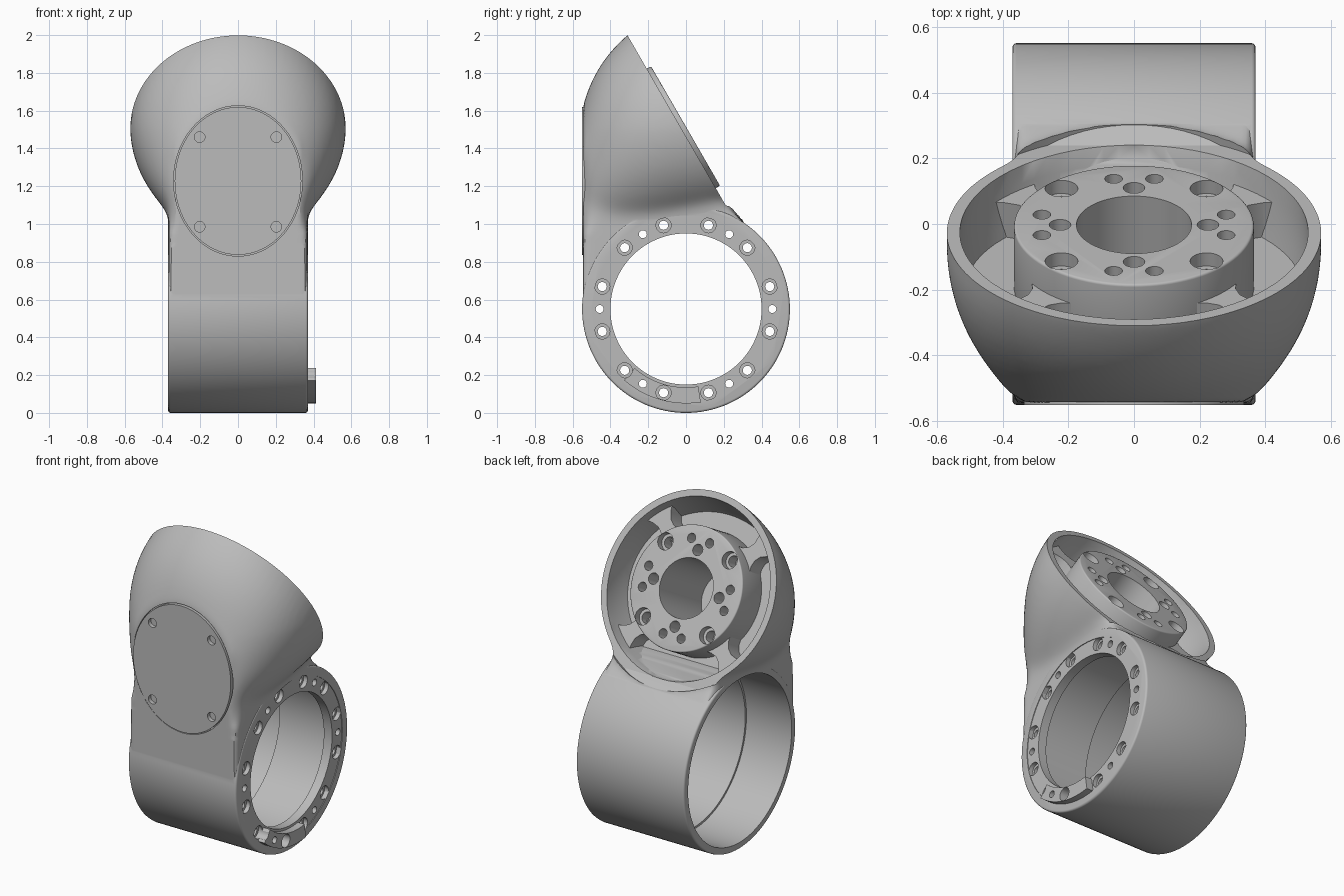
import bpy, bmesh
from math import sin, cos, pi, radians
from mathutils import Matrix, Vector

if "Cube" in bpy.data.objects:
    bpy.data.objects.remove(bpy.data.objects["Cube"])

metal = bpy.data.materials.new("grey_metal")
metal.use_nodes = True
metal.diffuse_color = (0.5, 0.5, 0.5, 1)
metal.node_tree.nodes["Principled BSDF"].inputs["Base Color"].default_value = (0.5, 0.5, 0.5, 1)

RING_Z = 0.55      # centre height of the big ring
HALF = 0.37        # half width of the big ring
N = Vector((0, cos(pi / 6), sin(pi / 6)))     # direction the head opening faces
UP = Vector((0, -sin(pi / 6), cos(pi / 6)))
RIM = Vector((0, -0.025, 1.506))
HEAD = Matrix.Translation(RIM) @ Matrix((-Vector((1, 0, 0)), UP, N)).transposed().to_4x4()
SIDE = Matrix.Translation((0, 0, RING_Z)) @ Matrix.Rotation(pi / 2, 4, 'Y')
FRONT = Matrix.Rotation(pi / 2, 4, 'X')       # local z points to -y


def make(name, bm):
    bmesh.ops.recalc_face_normals(bm, faces=bm.faces)
    me = bpy.data.meshes.new(name)
    bm.to_mesh(me)
    bm.free()
    ob = bpy.data.objects.new(name, me)
    bpy.context.collection.objects.link(ob)
    me.materials.append(metal)
    return ob


def rods(name, frame, items, seg=96):
    bm = bmesh.new()
    for x, y, z0, z1, r in items:
        bmesh.ops.create_cone(bm, cap_ends=True, segments=seg, radius1=r, radius2=r, depth=z1 - z0,
                              matrix=frame @ Matrix.Translation((x, y, (z0 + z1) / 2)))
    return make(name, bm)


def loft(name, rings):
    bm = bmesh.new()
    loops = [[bm.verts.new(p) for p in r] for r in rings]
    n = len(loops[0])
    for a, b in zip(loops, loops[1:]):
        for i in range(n):
            bm.faces.new((a[i], a[(i + 1) % n], b[(i + 1) % n], b[i]))
    bm.faces.new(loops[0])
    bm.faces.new(loops[-1])
    return make(name, bm)


def apply_mods(ob):
    dg = bpy.context.evaluated_depsgraph_get()
    me = bpy.data.meshes.new_from_object(ob.evaluated_get(dg))
    ob.modifiers.clear()
    ob.data = me


def boolean(ob, tool, op='DIFFERENCE'):
    m = ob.modifiers.new("cut", 'BOOLEAN')
    m.operation, m.object, m.solver = op, tool, 'EXACT'
    apply_mods(ob)
    bpy.data.objects.remove(tool)


def bevel(ob, width):
    m = ob.modifiers.new("edge", 'BEVEL')
    m.width, m.segments, m.limit_method = width, 3, 'ANGLE'
    apply_mods(ob)


def polar(r, deg):
    return r * cos(radians(deg)), r * sin(radians(deg))


def ring(centre, up, rx, seg=72):
    return [centre + up * cos(2 * pi * i / seg) + Vector((rx * sin(2 * pi * i / seg), 0, 0))
            for i in range(seg)]


def bowl(name, wall, reach):
    """Tilted round rim curving into an upright front ellipse, shrunk by a wall thickness."""
    k = 1 - wall / 0.55
    rim = ring(RIM, UP * (0.57 - wall), 0.57 - wall)
    mid = ring(Vector((0, -0.29, 1.4)), Vector((0, -0.195, 0.45)) * k, 0.582 - wall)
    face = ring(Vector((0, -0.543 + wall, 1.225)), Vector((0, 0, 0.405 - wall)), 0.36 - wall)
    sections = [[p + N * reach for p in rim]]
    for step in range(13):
        t = step / 12
        sections.append([a * (1 - t) ** 2 + b * 2 * t * (1 - t) + c * t * t
                         for a, b, c in zip(rim, mid, face)])
    return loft(name, sections)


# Head shell joined to a neck, which is one side profile pushed across the width
body = bowl("body_shell", 0, 0.06)
profile = [(0.545 * cos(radians(a)), RING_Z + 0.545 * sin(radians(a))) for a in range(-180, 55, 3)]
profile += [(0.25, 1.065), (0.2, 1.11), (0.05, 1.25), (-0.2, 1.4), (-0.543, 1.24)]
neck = loft("neck", [[Vector((x, y, z)) for y, z in profile] for x in (-0.367, 0.367)])
boolean(body, neck, 'UNION')

# Blend the neck into the head
m = body.modifiers.new("remesh", 'REMESH')
m.mode, m.voxel_size = 'VOXEL', 0.016
apply_mods(body)
blend = body.vertex_groups.new(name="blend")
for v in body.data.vertices:
    x, y, z = v.co
    w = max(0, min(1, (z - 0.95) / 0.12, (1.5 - z) / 0.15, (0.04 - (v.co - RIM).dot(N)) / 0.1))
    if w > 0 and (y > -0.5 or abs(x) > 0.33):
        blend.add([v.index], w, 'REPLACE')
m = body.modifiers.new("blend", 'SMOOTH')
m.factor, m.iterations, m.vertex_group = 0.5, 90, "blend"
m = body.modifiers.new("soften", 'SMOOTH')
m.factor, m.iterations = 0.5, 3
apply_mods(body)

# Crisp big ring, and a rim trimmed flat without biting into that ring
barrel = rods("barrel", SIDE, [(0, 0, -HALF, HALF, 0.55)], 128)
bevel(barrel, 0.012)
boolean(body, barrel, 'UNION')
trim = rods("trim", HEAD, [(0, 0, 0, 0.3, 0.59)])
boolean(trim, rods("trim_guard", SIDE, [(0, 0, -0.6, 0.6, 0.553)], 128))
boolean(body, trim)

# Pockets in the head: shell interior down to a floor, kept clear of the ring and of four flared webs
cavity = bowl("cavity", 0.04, 0.1)
boolean(cavity, rods("floor_limit", HEAD, [(0, 0, -0.19, 0.2, 0.7)]), 'INTERSECT')
boolean(cavity, rods("ring_guard", SIDE, [(0, 0, -0.7, 0.7, 0.53)], 128))
half_web = [(0.34, 0.1), (0.375, 0.062), (0.41, 0.045), (0.45, 0.045), (0.49, 0.065), (0.56, 0.12)]
web_outline = half_web + [(r, -w) for r, w in reversed(half_web)]
for q in range(45, 360, 90):
    turn = HEAD @ Matrix.Rotation(radians(q), 4, 'Z')
    boolean(cavity, loft("web", [[turn @ Vector((r, w, z)) for r, w in web_outline]
                                 for z in (-0.3, -0.07)]))
boolean(body, cavity)
boolean(body, rods("head_bore", HEAD, [(0, 0, -0.45, 0.1, 0.175)]))
boolean(body, rods("ring_bore", SIDE, [(0, 0, -0.5, 0.5, 0.495)]))
boolean(body, rods("ring_bore_step", SIDE, [(0, 0, -0.5, -0.06, 0.508)]))

# Hub inside the head with its bolt holes
hub = rods("head_hub", HEAD, [(0, 0, -0.25, 0.026, 0.365)])
bevel(hub, 0.008)
boolean(hub, rods("hub_bore", HEAD, [(0, 0, -0.4, 0.1, 0.175)]))
holes, sinks = [], []
for q in range(0, 360, 90):
    holes.append((*polar(0.225, q), -0.12, 0.1, 0.033))
    holes += [(*polar(0.287, q + s), -0.12, 0.1, 0.027) for s in (-12.5, 12.5)]
    holes.append((*polar(0.312, q + 45), -0.1, 0.1, 0.033))
    sinks.append((*polar(0.312, q + 45), -0.02, 0.1, 0.05))
boolean(hub, rods("hub_holes", HEAD, holes, 24))
boolean(hub, rods("hub_sinks", HEAD, sinks, 32))

# Bolt flange on the left side of the ring, with a raised locating tab
flange = rods("ring_flange", SIDE, [(0, 0, 0.31, HALF - 0.004, 0.5)])
boolean(flange, rods("flange_bore", SIDE, [(0, 0, 0.2, 0.5, 0.4)]))
arc = range(229, 280, 5)
tab_outline = [polar(0.5, a) for a in arc] + [polar(0.415, a) for a in reversed(arc)]
tab = loft("tab", [[Vector((x, y, RING_Z + z)) for y, z in tab_outline] for x in (0.33, 0.412)])
boolean(flange, tab, 'UNION')


def side_holes(radius, angles, hole, z0):
    # local x of the side frame runs down, so swap the polar pair
    spots = [polar(radius, a) for a in angles]
    return rods("holes", SIDE, [(-z, y, z0, 0.5, hole) for y, z in spots], 24)


boolean(flange, side_holes(0.459, range(15, 360, 30), 0.024, 0.2))
boolean(flange, side_holes(0.459, range(15, 360, 30), 0.04, 0.34))
boolean(flange, side_holes(0.457, range(0, 360, 60), 0.021, 0.2))

# Oval cover on the front with a thin groove around it
OVAL = Matrix.Translation((0, 0, 1.228)) @ FRONT @ Matrix.Diagonal((0.335, 0.391, 1, 1))
boolean(body, rods("cover_groove", OVAL, [(0, 0, 0.525, 0.6, 1.018)]))
cover = rods("front_cover", OVAL, [(0, 0, 0.5, 0.55, 1)])
spots = [(x, z) for x in (-0.203, 0.203) for z in (0.985, 1.46)]
boolean(cover, rods("cover_holes", FRONT, [(x, z, 0.515, 0.6, 0.028) for x, z in spots], 24))

# Shading
for ob in (body, hub, flange, cover):
    bpy.ops.object.select_all(action='DESELECT')
    ob.select_set(True)
    bpy.context.view_layer.objects.active = ob
    bpy.ops.object.shade_smooth_by_angle(angle=radians(32))
